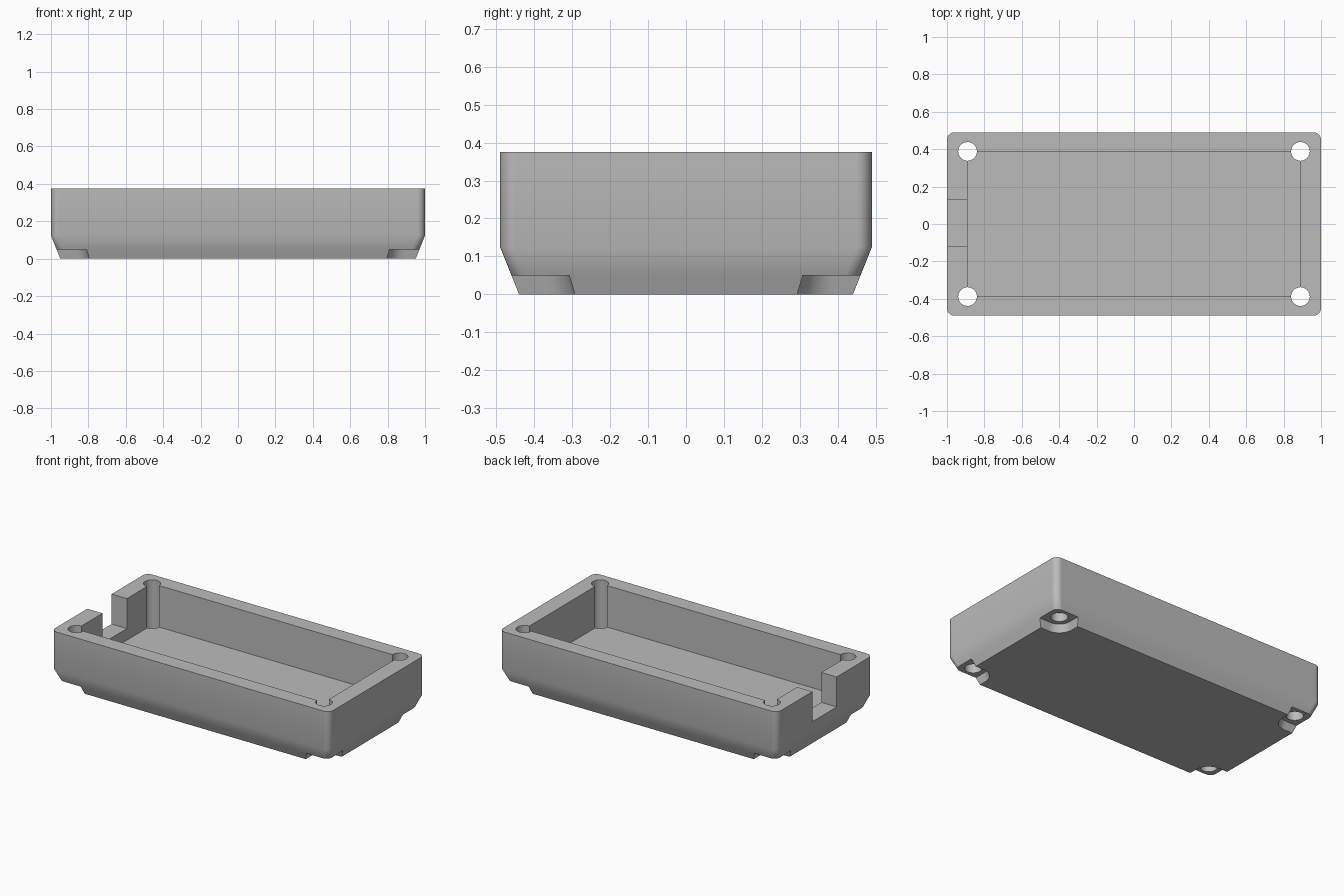
import bpy, bmesh, math

default = bpy.data.objects.get("Cube")
if default:
    bpy.data.objects.remove(default, do_unlink=True)

HALF_X, HALF_Y, HEIGHT = 1.0, 0.49, 0.375
HOLE_X, HOLE_Y = 0.89, 0.388

grey = bpy.data.materials.new("plain grey")
grey.use_nodes = True
grey.diffuse_color = (0.5, 0.5, 0.5, 1)
grey.node_tree.nodes["Principled BSDF"].inputs["Base Color"].default_value = (0.5, 0.5, 0.5, 1)


def loft(name, rings):
    """Closed solid through matching rings, listed bottom to top."""
    bm = bmesh.new()
    loops = [[bm.verts.new(p) for p in ring] for ring in rings]
    n = len(loops[0])
    for low, high in zip(loops, loops[1:]):
        for i in range(n):
            j = (i + 1) % n
            bm.faces.new((low[i], low[j], high[j], high[i]))
    bm.faces.new(loops[0][::-1])
    bm.faces.new(loops[-1])
    bmesh.ops.recalc_face_normals(bm, faces=bm.faces)
    mesh = bpy.data.meshes.new(name)
    bm.to_mesh(mesh)
    bm.free()
    obj = bpy.data.objects.new(name, mesh)
    bpy.context.collection.objects.link(obj)
    mesh.materials.append(grey)
    return obj


def arc(cx, cy, r, start, sweep, z, steps):
    return [(cx + r * math.cos(start + sweep * i / steps),
             cy + r * math.sin(start + sweep * i / steps), z) for i in range(steps + 1)]


def rounded_rect(hx, hy, r, z):
    ring = []
    for k, (sx, sy) in enumerate(((1, 1), (-1, 1), (-1, -1), (1, -1))):
        ring += arc(sx * (hx - r), sy * (hy - r), r, k * math.pi / 2, math.pi / 2, z, 8)
    return ring


def box(name, x0, x1, y0, y1, z0, z1):
    return loft(name, [[(x0, y0, z), (x1, y0, z), (x1, y1, z), (x0, y1, z)] for z in (z0, z1)])


def foot_ring(sx, sy, r, z):
    # rounded towards the middle, open towards the outer corner
    ring = arc(HOLE_X, HOLE_Y, r, math.pi, math.pi / 2, z, 16)
    ring += [(1.2, HOLE_Y - r, z), (1.2, 0.7, z), (HOLE_X - r, 0.7, z)]
    return [(sx * x, sy * y, h) for x, y, h in ring]


# Tray body with an inward-tapered base
tray = loft("tray", [rounded_rect(HALF_X - 0.05, HALF_Y - 0.05, 0.04, 0),
                     rounded_rect(HALF_X, HALF_Y, 0.04, 0.125),
                     rounded_rect(HALF_X, HALF_Y, 0.04, HEIGHT)])

# Cavity and side notch
cutters = [box("cavity_cutter", -HOLE_X, HOLE_X, -HOLE_Y, HOLE_Y, 0.105, 0.5),
           box("notch_cutter", -1.1, -0.8, -0.12, 0.13, 0.18, 0.5)]

# Corner screw holes and tapered recesses underneath
for sx in (-1, 1):
    for sy in (-1, 1):
        hole = [arc(sx * HOLE_X, sy * HOLE_Y, 0.05, 0, math.tau, z, 32)[:-1] for z in (-0.1, 0.5)]
        cutters.append(loft("hole_cutter", hole))
        cutters.append(loft("recess_cutter", [foot_ring(sx, sy, 0.098, -0.01),
                                              foot_ring(sx, sy, 0.08, 0.05)]))

bpy.ops.object.select_all(action='DESELECT')
tray.select_set(True)
bpy.context.view_layer.objects.active = tray
for cutter in cutters:
    cutter.hide_render = True
    mod = tray.modifiers.new("cut", 'BOOLEAN')
    mod.operation = 'DIFFERENCE'
    mod.solver = 'EXACT'
    mod.object = cutter
    bpy.ops.object.modifier_apply(modifier=mod.name)
for cutter in cutters:
    bpy.data.objects.remove(cutter, do_unlink=True)

# Smooth rounded areas, keep flat walls flat
bpy.ops.object.shade_smooth_by_angle(angle=math.radians(30))
weighted = tray.modifiers.new("weighted_normals", 'WEIGHTED_NORMAL')
weighted.keep_sharp = True
